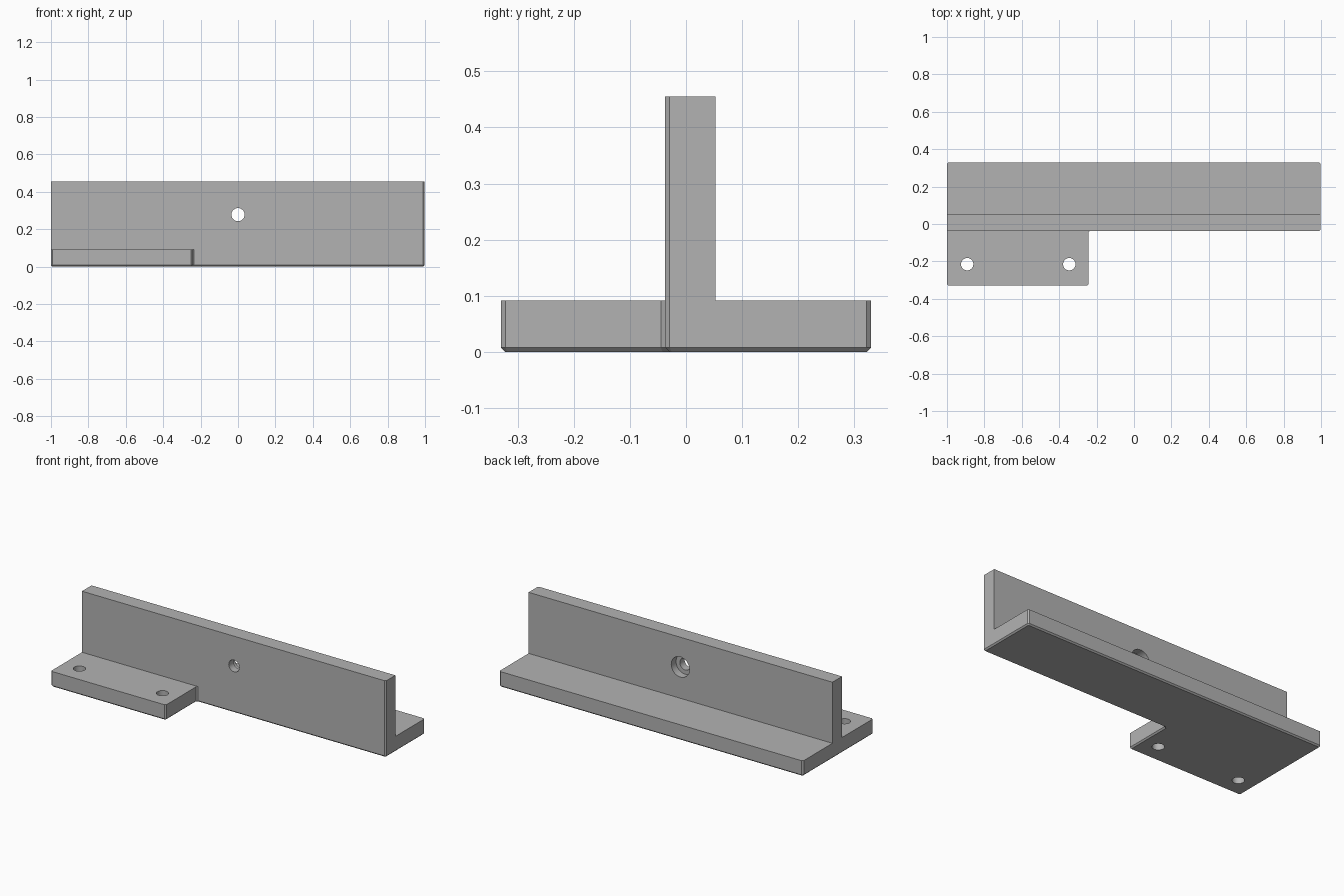
import bpy, bmesh, math
from mathutils import Vector

if "Cube" in bpy.data.objects:
    bpy.data.objects.remove(bpy.data.objects["Cube"])

# Main dimensions
CH = 0.008                       # edge chamfer
LEFT, RIGHT, TAB = -1.0, 0.998, -0.244
FRONT, WALL_F, WALL_B, BACK = -0.33, -0.037, 0.053, 0.33
BASE_H, TOP = 0.092, 0.455

grey = bpy.data.materials.new("plain grey")
grey.use_nodes = True
grey.diffuse_color = (0.45, 0.45, 0.45, 1)
grey.node_tree.nodes["Principled BSDF"].inputs["Base Color"].default_value = grey.diffuse_color


def chamfered(corners, size):
    """Replace every corner of an outline with a small flat."""
    out = []
    for i, c in enumerate(corners):
        p = Vector(c)
        for q in (corners[i - 1], corners[(i + 1) % len(corners)]):
            out.append(p + (Vector(q) - p).normalized() * size)
    return out


def cutter(name, centre, radius, depth, along_y=False):
    bpy.ops.mesh.primitive_cylinder_add(
        vertices=48, radius=radius, depth=depth, location=centre,
        rotation=(math.pi / 2 if along_y else 0, 0, 0))
    obj = bpy.context.object
    obj.name = name
    obj.hide_render = True
    obj.data.materials.append(grey)
    return obj


# Base plate: L-shaped footprint with chamfered corners
footprint = [(LEFT, FRONT), (TAB, FRONT), (TAB, WALL_F),
             (RIGHT, WALL_F), (RIGHT, BACK), (LEFT, BACK)]
bm = bmesh.new()
outline = [bm.verts.new((p.x, p.y, CH)) for p in chamfered(footprint, CH)]
bottom = bm.faces.new(outline)
ext = bmesh.ops.extrude_face_region(bm, geom=[bottom], use_keep_orig=True)
bmesh.ops.translate(bm, vec=(0, 0, BASE_H - CH),
                    verts=[g for g in ext["geom"] if isinstance(g, bmesh.types.BMVert)])
bmesh.ops.recalc_face_normals(bm, faces=bm.faces)

# Chamfer around the underside
bottom = min(bm.faces, key=lambda f: f.calc_center_median().z)
bmesh.ops.inset_region(bm, faces=[bottom], thickness=CH, depth=CH, use_even_offset=True)

# Upright wall: raised from a strip of the plate's top
for y in (WALL_F, WALL_B):
    tops = [f for f in bm.faces if f.normal.z > 0.9]
    geom = set(tops)
    for f in tops:
        geom.update(f.edges, f.verts)
    bmesh.ops.bisect_plane(bm, geom=list(geom), dist=1e-5,
                           plane_co=(0, y, 0), plane_no=(0, 1, 0))
bm.normal_update()
strip = [f for f in bm.faces if f.normal.z > 0.9
         and WALL_F < f.calc_center_median().y < WALL_B]
ext = bmesh.ops.extrude_face_region(bm, geom=strip)
bmesh.ops.translate(bm, vec=(0, 0, TOP - BASE_H),
                    verts=[g for g in ext["geom"] if isinstance(g, bmesh.types.BMVert)])
bmesh.ops.dissolve_limit(bm, angle_limit=0.01, verts=bm.verts, edges=bm.edges)
bmesh.ops.recalc_face_normals(bm, faces=bm.faces)

mesh = bpy.data.meshes.new("mounting_bracket")
bm.to_mesh(mesh)
bm.free()
mesh.materials.append(grey)
bracket = bpy.data.objects.new("mounting_bracket", mesh)
bpy.context.collection.objects.link(bracket)

# Screw holes in the tab, and a counterbored hole through the wall
cutters = [cutter("tab_hole_cutter", (x, -0.215, 0.05), 0.033, 0.3) for x in (-0.892, -0.346)]
cutters.append(cutter("wall_hole_cutter", (0, 0, 0.278), 0.035, 0.4, True))
cutters.append(cutter("counterbore_cutter", (0, 0.108, 0.278), 0.06, 0.2, True))

bpy.ops.object.select_all(action="DESELECT")
bracket.select_set(True)
bpy.context.view_layer.objects.active = bracket
for c in cutters:
    mod = bracket.modifiers.new(c.name, "BOOLEAN")
    mod.operation = "DIFFERENCE"
    mod.solver = "EXACT"
    mod.object = c
    bpy.ops.object.modifier_apply(modifier=mod.name)
    bpy.data.objects.remove(c)

bpy.ops.object.shade_smooth_by_angle(angle=math.radians(30))
